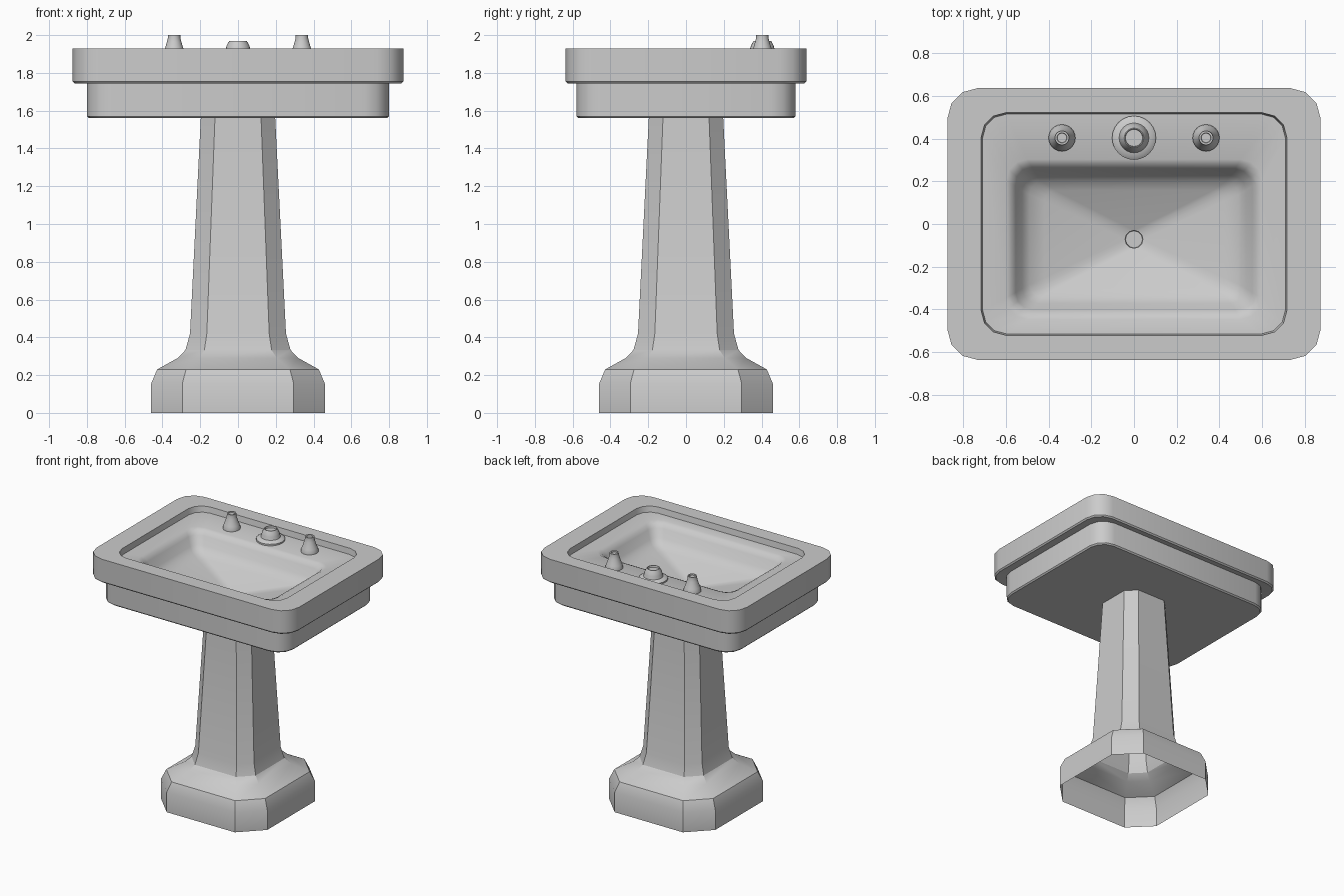
import bpy, bmesh
from math import sin, cos, pi, radians

if "Cube" in bpy.data.objects:
    bpy.data.objects.remove(bpy.data.objects["Cube"])


def rounded_rect(hx, hy, r, z, cy=0.0, seg=3):
    """Loop of points: rectangle with arc corners."""
    pts = []
    for k, (sx, sy) in enumerate([(1, 1), (-1, 1), (-1, -1), (1, -1)]):
        for i in range(seg + 1):
            a = (k + i / seg) * pi / 2
            pts.append((sx * (hx - r) + r * cos(a), cy + sy * (hy - r) + r * sin(a), z))
    return pts


def octagon(h, f, z):
    """Chamfered square: half width h, half flat f."""
    return [(h, f, z), (f, h, z), (-f, h, z), (-h, f, z),
            (-h, -f, z), (-f, -h, z), (f, -h, z), (h, -f, z)]


def circle(r, z, x, y, seg=24):
    return [(x + r * cos(2 * pi * i / seg), y + r * sin(2 * pi * i / seg), z) for i in range(seg)]


def loft(name, loops, cap_start, cap_end, angle=30):
    """Skin a stack of equal-length loops listed outside/bottom first."""
    bm = bmesh.new()
    rings = [[bm.verts.new(p) for p in loop] for loop in loops]
    n = len(loops[0])
    for a, b in zip(rings, rings[1:]):
        for i in range(n):
            j = (i + 1) % n
            bm.faces.new((a[i], a[j], b[j], b[i]))
    if cap_start:
        bm.faces.new(rings[0][::-1])
    if cap_end:
        bm.faces.new(rings[-1])
    bmesh.ops.remove_doubles(bm, verts=bm.verts, dist=0.0001)
    me = bpy.data.meshes.new(name)
    bm.to_mesh(me)
    bm.free()
    ob = bpy.data.objects.new(name, me)
    bpy.context.collection.objects.link(ob)
    bpy.ops.object.select_all(action='DESELECT')
    ob.select_set(True)
    bpy.context.view_layer.objects.active = ob
    bpy.ops.object.shade_smooth_by_angle(angle=radians(angle))
    return ob


# Basin: lower block, overhanging rim, sunken deck and bowl down to the drain
CY = -0.072
loft("basin", [
    rounded_rect(0.79, 0.57, 0.12, 1.56),
    rounded_rect(0.80, 0.58, 0.13, 1.57),
    rounded_rect(0.80, 0.58, 0.13, 1.75),
    rounded_rect(0.865, 0.627, 0.13, 1.745),
    rounded_rect(0.875, 0.637, 0.14, 1.755),
    rounded_rect(0.875, 0.637, 0.14, 1.93),
    rounded_rect(0.717, 0.522, 0.115, 1.93),
    rounded_rect(0.71, 0.515, 0.11, 1.885),
    rounded_rect(0.60, 0.375, 0.10, 1.88, CY),
    rounded_rect(0.575, 0.35, 0.09, 1.868, CY),
    rounded_rect(0.555, 0.33, 0.08, 1.84, CY),
    rounded_rect(0.525, 0.30, 0.07, 1.78, CY),
    rounded_rect(0.49, 0.27, 0.06, 1.745, CY),
    rounded_rect(0.42, 0.23, 0.05, 1.72, CY),
    rounded_rect(0.042, 0.042, 0.042, 1.63, CY),
    rounded_rect(0.040, 0.040, 0.040, 1.615, CY),
], True, True, 40)

# Pedestal: hollow eight-sided column flaring into a plinth
column = [(0.46, 0.295, 0), (0.46, 0.295, 0.155), (0.428, 0.275, 0.23), (0.32, 0.205, 0.29),
          (0.278, 0.178, 0.333), (0.254, 0.165, 0.42), (0.197, 0.122, 1.56)]
loft("pedestal", [octagon(*p) for p in column], False, False, 27)

# Tap handles on the deck
handle = [(0.063, 1.88), (0.063, 1.892), (0.055, 1.915), (0.047, 1.935),
          (0.038, 1.965), (0.033, 1.985), (0.033, 2.0), (0.024, 2.0), (0.022, 1.992)]
for name, x in (("left_handle", -0.338), ("right_handle", 0.338)):
    loft(name, [circle(r, z, x, 0.404) for r, z in handle], False, True)

# Central spout fitting
spout = [(0.103, 1.88), (0.103, 1.893), (0.09, 1.903), (0.07, 1.908), (0.064, 1.93),
         (0.060, 1.945), (0.046, 1.97), (0.042, 1.97), (0.040, 1.955)]
loft("spout", [circle(r, z, 0, 0.404) for r, z in spout], False, True)
